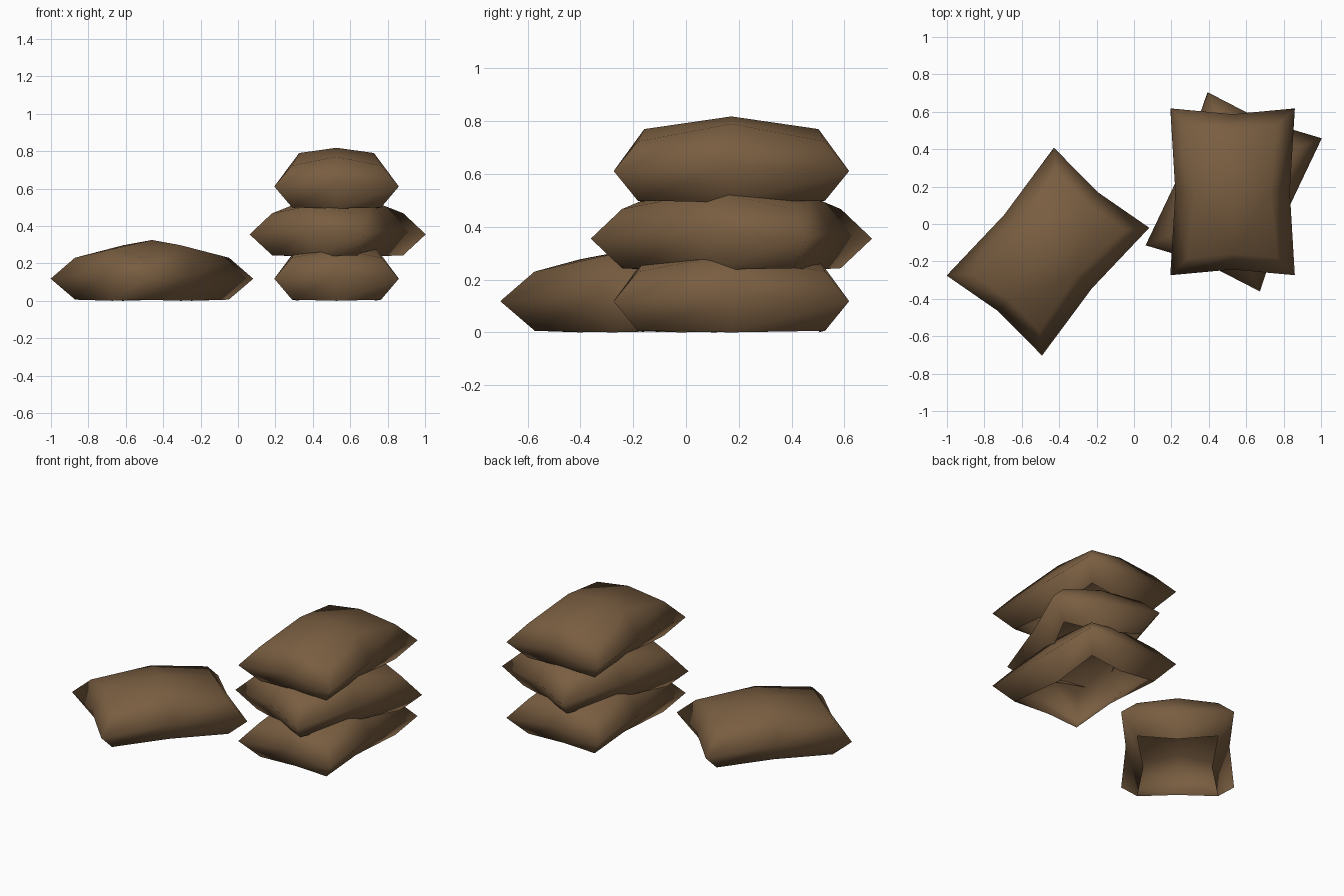
import bpy, bmesh, math

if "Cube" in bpy.data.objects:
    bpy.data.objects.remove(bpy.data.objects["Cube"])

cloth = bpy.data.materials.new("brown sackcloth")
cloth.diffuse_color = (0.19, 0.11, 0.052, 1)
cloth.use_nodes = True
cloth.node_tree.nodes["Principled BSDF"].inputs["Base Color"].default_value = cloth.diffuse_color


def ring(bm, corner, x_mid, y_mid):
    """Eight points around the sack: pinched corners and mid-sides, each (x or y, z)."""
    cx, cy, cz = corner
    (mx, xz), (my, yz) = x_mid, y_mid
    pts = [(cx, cy, cz), (0, my, yz), (-cx, cy, cz), (-mx, 0, xz),
           (-cx, -cy, cz), (0, -my, yz), (cx, -cy, cz), (mx, 0, xz)]
    return [bm.verts.new(p) for p in pts]


def sack(name, loc, turn, scale=1.0):
    bm = bmesh.new()
    # open underside, wide seam, and shoulder of the top
    rings = [ring(bm, (0.238, 0.355, 0.006), (0.202, 0.0), (0.33, 0.0)),
             ring(bm, (0.333, 0.446, 0.118), (0.306, 0.14), (0.415, 0.14)),
             ring(bm, (0.24, 0.355, 0.23), (0.2, 0.297), (0.33, 0.277))]
    for lo, hi in zip(rings, rings[1:]):
        for i in range(8):
            j = (i + 1) % 8
            bm.faces.new((lo[i], lo[j], hi[j], hi[i]))
    # domed top of four quads meeting at the crown
    crown = bm.verts.new((0, 0, 0.325))
    top = rings[2]
    for i in range(0, 8, 2):
        bm.faces.new((top[i - 1], top[i], top[i + 1], crown))
    for f in bm.faces:
        f.smooth = True
    me = bpy.data.meshes.new(name)
    bm.to_mesh(me)
    bm.free()
    me.materials.append(cloth)
    ob = bpy.data.objects.new(name, me)
    ob.location = loc
    ob.rotation_euler.z = math.radians(turn)
    ob.scale = (scale, scale, 1)
    bpy.context.collection.objects.link(ob)


sack("lying_sack", (-0.46, -0.148, 0), -40)
sack("stack_bottom_sack", (0.527, 0.172, 0), 0)
sack("stack_middle_sack", (0.533, 0.172, 0.237), -22, 0.99)
sack("stack_top_sack", (0.527, 0.172, 0.493), 0)
